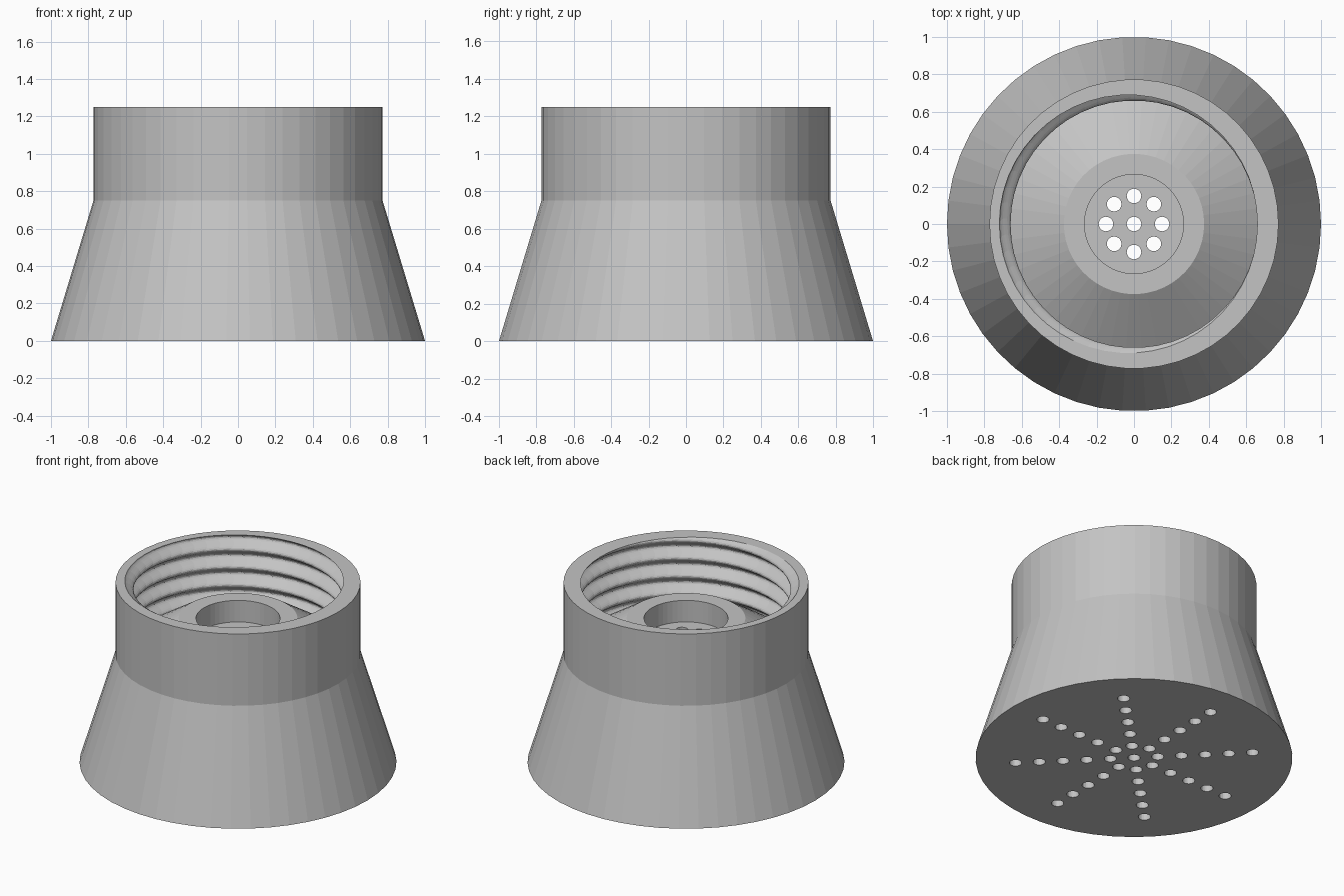
import bpy, bmesh, math
from mathutils import Matrix, Vector

if "Cube" in bpy.data.objects:
    bpy.data.objects.remove(bpy.data.objects["Cube"], do_unlink=True)

SIDES = 50
TURNS = 4
STEPS = 16          # slices per thread turn
BORE, WOBBLE = 0.69, 0.03
SHOULDER, TOP = 0.75, 1.25

grey = bpy.data.materials.new("plain grey")
grey.use_nodes = True
colour = (0.55, 0.55, 0.55, 1)
grey.diffuse_color = colour
grey.node_tree.nodes["Principled BSDF"].inputs["Base Color"].default_value = colour


def add_object(name, bm):
    bmesh.ops.recalc_face_normals(bm, faces=bm.faces)
    mesh = bpy.data.meshes.new(name)
    bm.to_mesh(mesh)
    bm.free()
    mesh.materials.append(grey)
    obj = bpy.data.objects.new(name, mesh)
    bpy.context.collection.objects.link(obj)
    return obj


def loft(name, rings):
    """Skin rings of (radius, z, centre x, centre y) and cap both ends."""
    bm = bmesh.new()
    loops = []
    for r, z, cx, cy in rings:
        angles = [2 * math.pi * i / SIDES for i in range(SIDES)]
        loops.append([bm.verts.new((cx + r * math.cos(a), cy + r * math.sin(a), z))
                      for a in angles])
    for low, high in zip(loops, loops[1:]):
        for i in range(SIDES):
            j = (i + 1) % SIDES
            bm.faces.new((low[i], low[j], high[j], high[i]))
    bm.faces.new(loops[0])
    bm.faces.new(loops[-1])
    return add_object(name, bm)


def plain(*points):
    return [(r, z, 0, 0) for r, z in points]


# Flared body: outer skin, threaded bore from the rim down, hollow chamber
thread = []
for k in range(TURNS * STEPS + 1):
    turn = math.pi - 2 * math.pi * k / STEPS
    z = TOP - (TOP - SHOULDER) * k / (TURNS * STEPS)
    thread.append((BORE, z, WOBBLE * math.cos(turn), WOBBLE * math.sin(turn)))
body = loft("flared_body",
            plain((1, 0), (0.773, SHOULDER), (0.773, TOP)) + thread
            + plain((0.64, SHOULDER), (0.64, 0.70), (0.88, 0.1)))

# Raised conical seat with a round recess
seat = loft("conical_seat", plain((0.70, 0.72), (0.76, SHOULDER), (0.375, 1.0),
                                  (0.265, 1.0), (0.265, 0.85)))

# Drills for the star of spray holes; the inner ones also pierce the seat
bm = bmesh.new()


def drill(x, y, top):
    bottom = -0.1
    centre = Vector((x, y, (top + bottom) / 2))
    bmesh.ops.create_cone(bm, cap_ends=True, segments=20, radius1=0.039, radius2=0.039,
                          depth=top - bottom, matrix=Matrix.Translation(centre))


drill(0, 0, 0.95)
for spoke in range(8):
    a = spoke * math.pi / 4
    for step in range(1, 6):
        r = 0.15 * step
        drill(r * math.cos(a), r * math.sin(a), 0.95 if step == 1 else 0.3)
drills = add_object("hole_drills", bm)
drills.hide_render = True

# Cut the holes, keep the result as plain meshes
for part in (body, seat):
    cut = part.modifiers.new("spray holes", 'BOOLEAN')
    cut.operation = 'DIFFERENCE'
    cut.solver = 'EXACT'
    cut.object = drills
    bpy.context.view_layer.update()
    graph = bpy.context.evaluated_depsgraph_get()
    result = bpy.data.meshes.new_from_object(part.evaluated_get(graph))
    part.modifiers.clear()
    part.data = result
bpy.data.objects.remove(drills, do_unlink=True)
